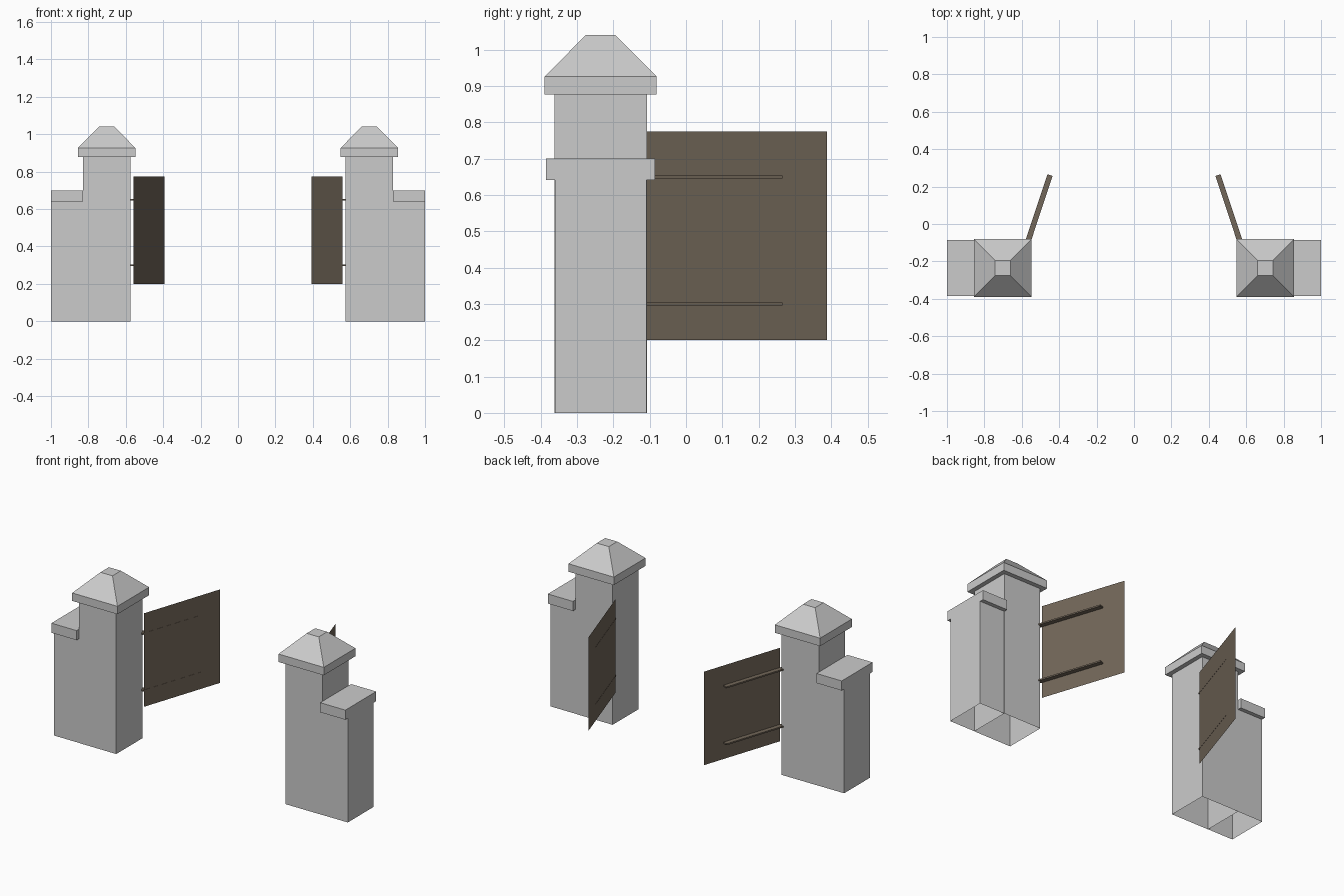
import bpy, bmesh
from mathutils import Vector

if "Cube" in bpy.data.objects:
    bpy.data.objects.remove(bpy.data.objects["Cube"])

wood = bpy.data.materials.new("dark_wood")
wood.diffuse_color = (0.17, 0.135, 0.10, 1)
wood.use_nodes = True
wood.node_tree.nodes["Principled BSDF"].inputs["Base Color"].default_value = wood.diffuse_color


def finish(name, bm, mat=None):
    """Turn a bmesh into an object mirrored across x = 0."""
    bmesh.ops.recalc_face_normals(bm, faces=bm.faces)
    me = bpy.data.meshes.new(name)
    bm.to_mesh(me)
    bm.free()
    if mat:
        me.materials.append(mat)
    ob = bpy.data.objects.new(name, me)
    bpy.context.collection.objects.link(ob)
    mod = ob.modifiers.new("mirror", 'MIRROR')
    mod.use_mirror_merge = False
    return ob


def loft(name, rings, bottom=True, mat=None):
    """Stack four-cornered rings, closing the top and optionally the bottom."""
    bm = bmesh.new()
    loops = [[bm.verts.new(p) for p in ring] for ring in rings]
    for a, b in zip(loops, loops[1:]):
        for i in range(4):
            j = (i + 1) % 4
            bm.faces.new((a[i], a[j], b[j], b[i]))
    bm.faces.new(loops[-1])
    if bottom:
        bm.faces.new(loops[0][::-1])
    return finish(name, bm, mat)


def rect(x0, x1, half_y, z):
    y0, y1 = CY - half_y, CY + half_y
    return [(x0, y0, z), (x1, y0, z), (x1, y1, z), (x0, y1, z)]


def square(half, z):
    return rect(CX - half, CX + half, half, z)


CX, CY = 0.702, -0.235

# Gate posts, open underneath
loft("post", [square(0.127, 0), square(0.127, 0.88)], bottom=False)

# Post caps: slab with a truncated pyramid
loft("post_cap", [square(0.154, 0.877), square(0.154, 0.926), square(0.041, 1.04)])

# Low wall stubs and their coping
loft("wall_stub", [rect(0.829, 1.0, 0.126, 0), rect(0.829, 1.0, 0.126, 0.641)], bottom=False)
loft("wall_coping", [rect(0.829, 1.0, 0.15, 0.641), rect(0.829, 1.0, 0.15, 0.70)])

# Gate leaf: a single thin sheet standing ajar
hinge, tip = Vector((0.559, -0.113, 0)), Vector((0.393, 0.388, 0))
along = (tip - hinge).normalized()
out = Vector((along.y, -along.x, 0))
bm = bmesh.new()
bm.faces.new([bm.verts.new((p.x, p.y, z)) for p, z in
              ((hinge, 0.20), (tip, 0.20), (tip, 0.775), (hinge, 0.775))])
finish("gate_leaf", bm, wood)

# Hinge straps on the outer side of each leaf
for name, z in (("lower_hinge_strap", 0.295), ("upper_hinge_strap", 0.645)):
    a, b = hinge - along * 0.01, hinge + along * 0.39
    base = [a - out * 0.001, b - out * 0.001, b + out * 0.028, a + out * 0.028]
    loft(name, [[p + Vector((0, 0, h)) for p in base] for h in (z, z + 0.009)], mat=wood)
